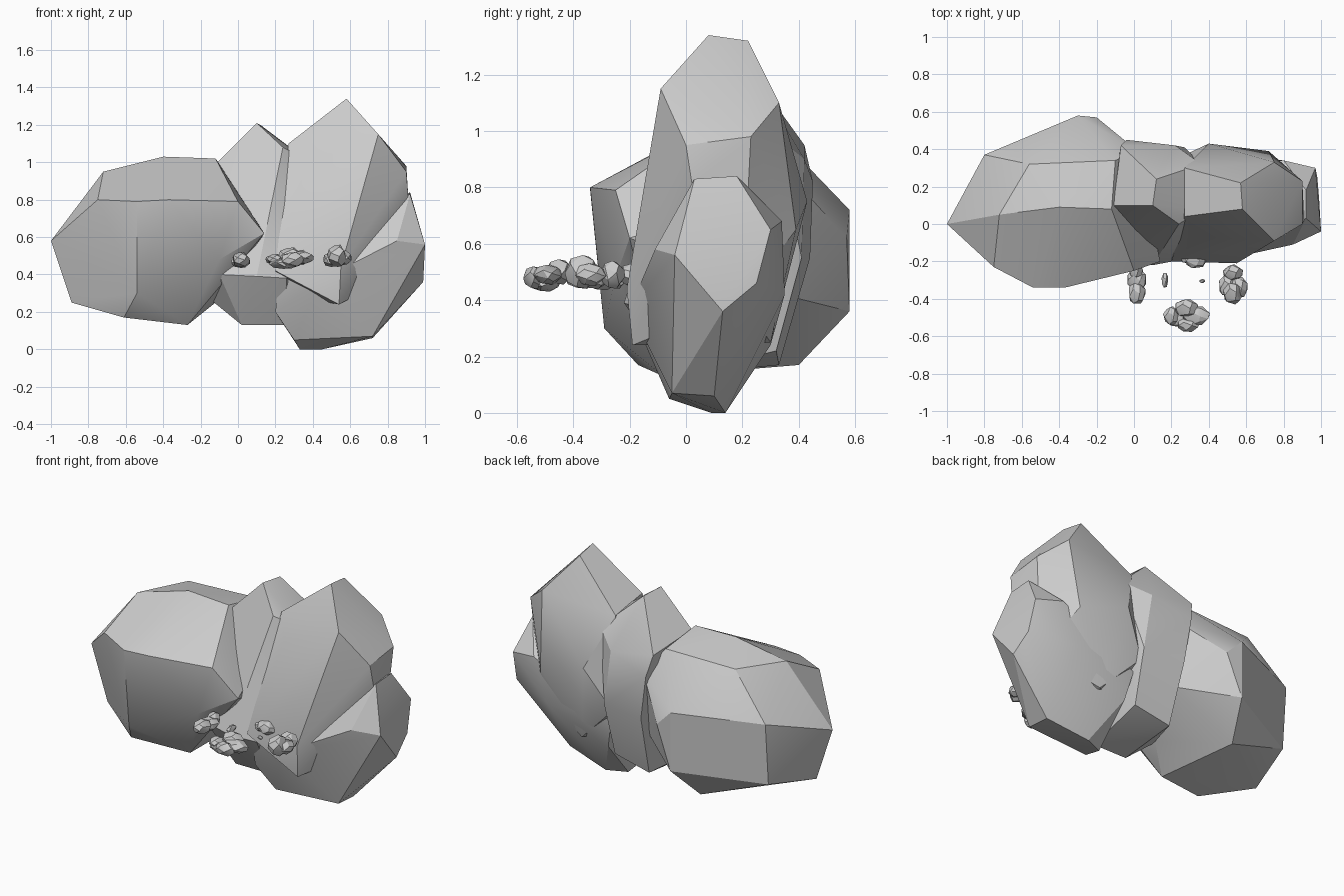
import bpy, bmesh, math, random
from mathutils import Vector

random.seed(4)


def rock(name, pts):
    """Chiselled boulder: convex hull of corner points (in hundredths of a unit)."""
    bm = bmesh.new()
    for p in pts:
        bm.verts.new(Vector(p) / 100)
    res = bmesh.ops.convex_hull(bm, input=bm.verts[:])
    loose = {g for g in res["geom_interior"] + res["geom_unused"] if isinstance(g, bmesh.types.BMVert)}
    bmesh.ops.delete(bm, geom=list(loose), context='VERTS')
    bmesh.ops.dissolve_limit(bm, angle_limit=math.radians(6), verts=bm.verts[:], edges=bm.edges[:])
    bmesh.ops.recalc_face_normals(bm, faces=bm.faces[:])
    me = bpy.data.meshes.new(name)
    bm.to_mesh(me)
    bm.free()
    ob = bpy.data.objects.new(name, me)
    bpy.context.collection.objects.link(ob)
    bpy.context.view_layer.objects.active = ob
    ob.select_set(True)
    bpy.ops.object.shade_smooth_by_angle(angle=math.radians(26))
    ob.select_set(False)
    return ob


def pebble(name, x, y, z, sx, sy, sz):
    """Small faceted stone: points spread on an ellipsoid, hulled."""
    pts = []
    for i in range(20):
        h = 1 - 2 * (i + 0.5) / 20
        a = i * 2.4 + random.uniform(-0.25, 0.25)
        r = math.sqrt(1 - h * h)
        pts.append((100 * (x + 1.12 * sx * r * math.cos(a)), 100 * (y + 1.12 * sy * r * math.sin(a)),
                    100 * (z + 1.05 * sz * h)))
    rock(name, pts)


# Broad boulder on the left, undercut at its lower right
rock("left_boulder", [
    (-72, 5, 95), (-40, 9, 103), (-12, 8, 102), (-10, 34, 97), (-56, 32, 96),
    (-75, -23, 80), (-54, -34, 79), (-37, -34, 80), (0, -25, 79), (14, -20, 62),
    (-54, -29, 30), (-10, -25, 48), (-61, -17, 17), (-27, -8, 13), (-89, 0, 25), (-12, 4, 25),
    (-100, 0, 58), (-80, 37, 70), (-80, 34, 32), (-30, 58, 72), (-30, 58, 36),
    (-20, 57, 62), (2, 39, 82), (2, 34, 42), (-38, 40, 17)])

# Slab wedged in the middle
rock("middle_slab", [
    (10, 10, 121), (12, 24, 120), (-11, 10, 100), (-7, 42, 95), (24, 0, 108),
    (37, 8, 101), (36, 32, 98), (-4, 45, 82), (22, 42, 90), (20, -14, 58), (29, -9, 58),
    (-10, -17, 40), (10, -22, 39), (26, -19, 38), (-14, 0, 26), (2, -5, 13), (25, -5, 13),
    (31, -5, 25), (2, 33, 17), (26, 32, 22), (0, 44, 55), (27, 41, 55)])

# Tall leaning rock
rock("tall_rock", [
    (58, 8, 134), (57, 22, 132), (75, -9, 115), (27, 4, 110), (27, 30, 106),
    (75, 33, 110), (90, 0, 95), (90, 23, 98), (91, 2, 82), (62, -13, 93),
    (36, -7, 98), (20, -20, 42), (55, -21, 44), (54, -19, 24), (25, 36, 50),
    (40, 43, 75), (72, 39, 65), (50, 30, 25), (85, 20, 40), (22, 10, 30)])

# Low rock leaning against the right side
rock("right_rock", [
    (92, 3, 83), (92, 18, 84), (97, 30, 65), (100, -4, 56), (99, 13, 36),
    (98, 25, 46), (72, -5, 7), (72, 10, 6), (33, 9, 0), (45, 14, 0),
    (42, -5, 6), (30, -6, 5), (20, -12, 20), (22, -17, 40), (43, -17, 30),
    (44, -20, 37), (85, -11, 58), (28, 33, 42), (32, 30, 24), (70, 35, 42), (80, 34, 68)])

# Clusters of pebbles in front
clusters = [
    [(.015, -.30, .47, .05, .055, .035), (.015, -.37, .48, .045, .055, .04), (.01, -.25, .48, .035, .04, .04)],
    [(.25, -.50, .46, .08, .05, .03), (.33, -.49, .49, .07, .05, .035), (.28, -.45, .50, .06, .045, .045),
     (.29, -.54, .48, .055, .035, .04), (.20, -.49, .48, .04, .045, .03)],
    [(.53, -.37, .50, .05, .055, .06), (.50, -.33, .48, .045, .055, .04), (.56, -.34, .49, .045, .055, .04),
     (.53, -.26, .49, .05, .04, .05)],
    [(.33, -.19, .49, .055, .045, .04), (.28, -.18, .48, .03, .03, .03)],
    [(.165, -.30, .48, .016, .04, .02)],
    [(.365, -.305, .48, .015, .01, .012)]]
for c, cluster in enumerate(clusters, 1):
    for n, stone in enumerate(cluster, 1):
        pebble(f"pebble_{c}_{n}", *stone)
